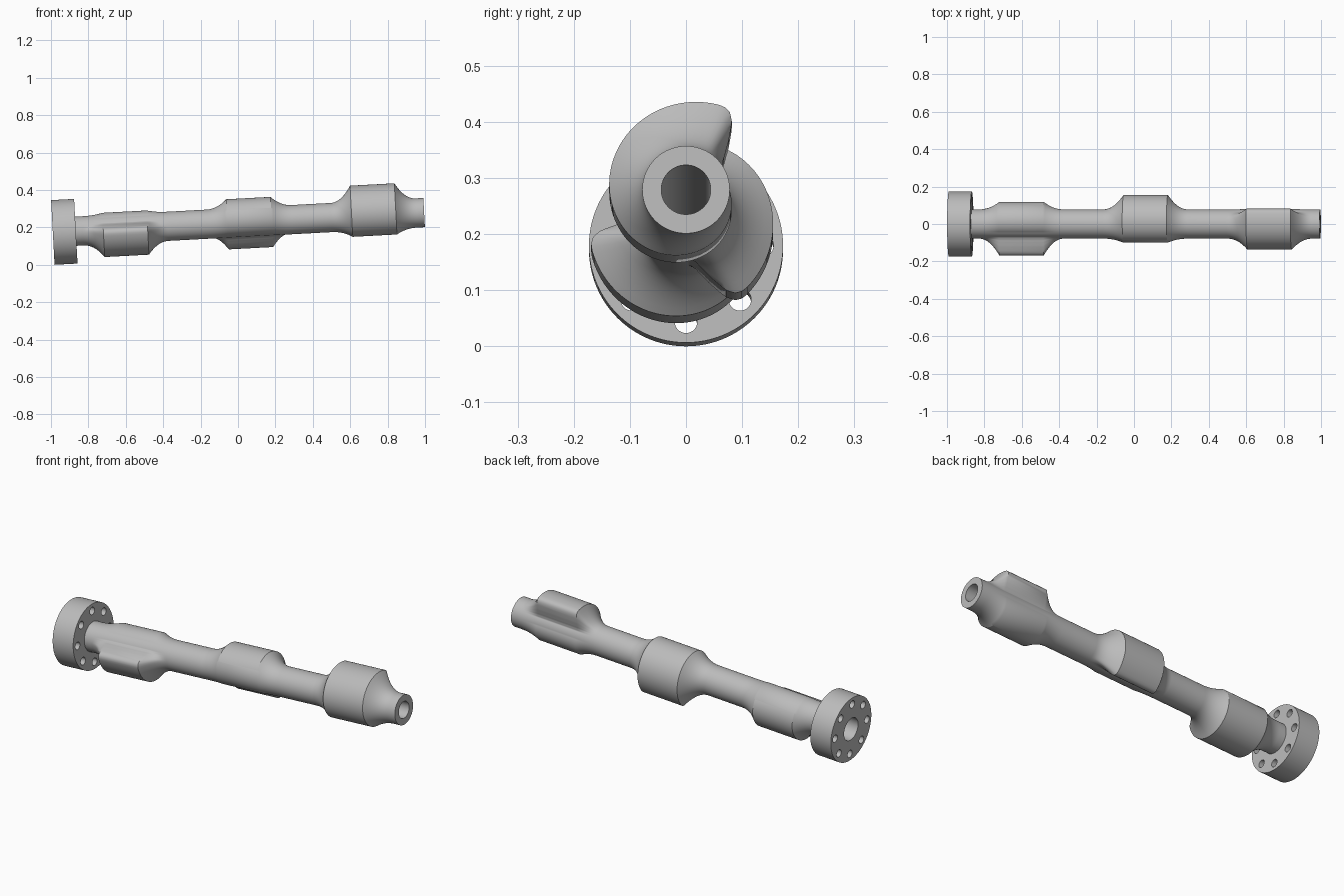
import bpy, bmesh, math
from mathutils import Matrix

cube = bpy.data.objects.get("Cube")
if cube:
    bpy.data.objects.remove(cube, do_unlink=True)

steel = bpy.data.materials.new("grey_steel")
steel.use_nodes = True
steel.diffuse_color = (0.5, 0.5, 0.5, 1)
steel.node_tree.nodes["Principled BSDF"].inputs["Base Color"].default_value = (0.5, 0.5, 0.5, 1)

# Common axis: local x runs along the shaft, tilted slightly upward
PLACE = Matrix.Translation((-0.99, 0, 0.1728)) @ Matrix.Rotation(-0.0535, 4, 'Y')
FLANGE_R, FLANGE_T, LENGTH = 0.173, 0.123, 1.988
SHAFT_R, BORE_R = 0.078, 0.044
CAM_LENGTH, FLARE = 0.237, 0.11
CAMS = [(1.6, 62), (0.935, -58), (0.27, -178)]   # start along axis, tip angle
SEGMENTS = 180


def make_object(name, bm):
    bmesh.ops.recalc_face_normals(bm, faces=bm.faces)
    mesh = bpy.data.meshes.new(name)
    bm.to_mesh(mesh)
    bm.free()
    mesh.materials.append(steel)
    obj = bpy.data.objects.new(name, mesh)
    obj.matrix_world = PLACE
    bpy.context.collection.objects.link(obj)
    return obj


def select_only(obj):
    bpy.ops.object.select_all(action='DESELECT')
    obj.select_set(True)
    bpy.context.view_layer.objects.active = obj


def add_cylinder(bm, radius, start, end, y=0, z=0, sides=32):
    turn = Matrix.Translation(((start + end) / 2, y, z)) @ Matrix.Rotation(math.pi / 2, 4, 'Y')
    bmesh.ops.create_cone(bm, cap_ends=True, segments=sides, radius1=radius,
                          radius2=radius, depth=end - start, matrix=turn)


# Spiral lobe: steep hooked side up to the tip, then a slow even fall
HOOK = [(-27, 0.0), (-20, 0.01), (-14, 0.029), (-8, 0.055), (-4, 0.076),
        (0, 0.088), (4, 0.092), (8, 0.092)]


def lobe_height(angle):
    phi = (angle + 27) % 360 - 27
    for (a, ha), (b, hb) in zip(HOOK, HOOK[1:]):
        if phi <= b:
            return ha + (hb - ha) * (phi - a) / (b - a)
    return max(0, 0.092 * (1 - (phi - 8) / 295))


def radius_at(s, angle):
    r = SHAFT_R
    for start, tip in CAMS:
        gap = max(start - s, s - start - CAM_LENGTH, 0)
        if gap < FLARE:
            r += lobe_height(angle - tip) * (1 - gap / FLARE) ** 2.1
    return r


# Hollow shaft with three flared spiral lobes
stations = {FLANGE_T, LENGTH}
for start, tip in CAMS:
    for i in range(11):
        d = FLARE * i / 10
        stations |= {start - d, start + CAM_LENGTH + d}
bm = bmesh.new()
rings = []


def add_ring(s, radius):
    ring = []
    for i in range(SEGMENTS):
        deg = 360 * i / SEGMENTS
        r = radius(s, deg)
        a = math.radians(deg)
        ring.append(bm.verts.new((s, r * math.cos(a), r * math.sin(a))))
    rings.append(ring)


for s in sorted(stations):
    add_ring(s, radius_at)
for s in (LENGTH, FLANGE_T):
    add_ring(s, lambda s, deg: BORE_R)
for k, ring in enumerate(rings):
    other = rings[(k + 1) % len(rings)]
    for i in range(SEGMENTS):
        j = (i + 1) % SEGMENTS
        bm.faces.new((ring[i], ring[j], other[j], other[i]))
shaft = make_object("lobed_shaft", bm)

# Flange drilled with a centre bore and a ring of bolt holes
bm = bmesh.new()
add_cylinder(bm, FLANGE_R, 0, FLANGE_T, sides=128)
flange = make_object("flange", bm)

bm = bmesh.new()
add_cylinder(bm, 0.06, -0.05, FLANGE_T + 0.05, sides=64)
for i in range(8):
    a = i * math.pi / 4
    add_cylinder(bm, 0.02, -0.05, FLANGE_T + 0.05, 0.136 * math.cos(a), 0.136 * math.sin(a))
cutter = make_object("hole_cutter", bm)
cutter.hide_render = True

cut = flange.modifiers.new("holes", 'BOOLEAN')
cut.operation = 'DIFFERENCE'
cut.solver = 'EXACT'
cut.object = cutter
select_only(flange)
bpy.ops.object.modifier_apply(modifier=cut.name)
bpy.data.objects.remove(cutter, do_unlink=True)

for obj in (shaft, flange):
    select_only(obj)
    bpy.ops.object.shade_smooth_by_angle(angle=math.radians(30))
